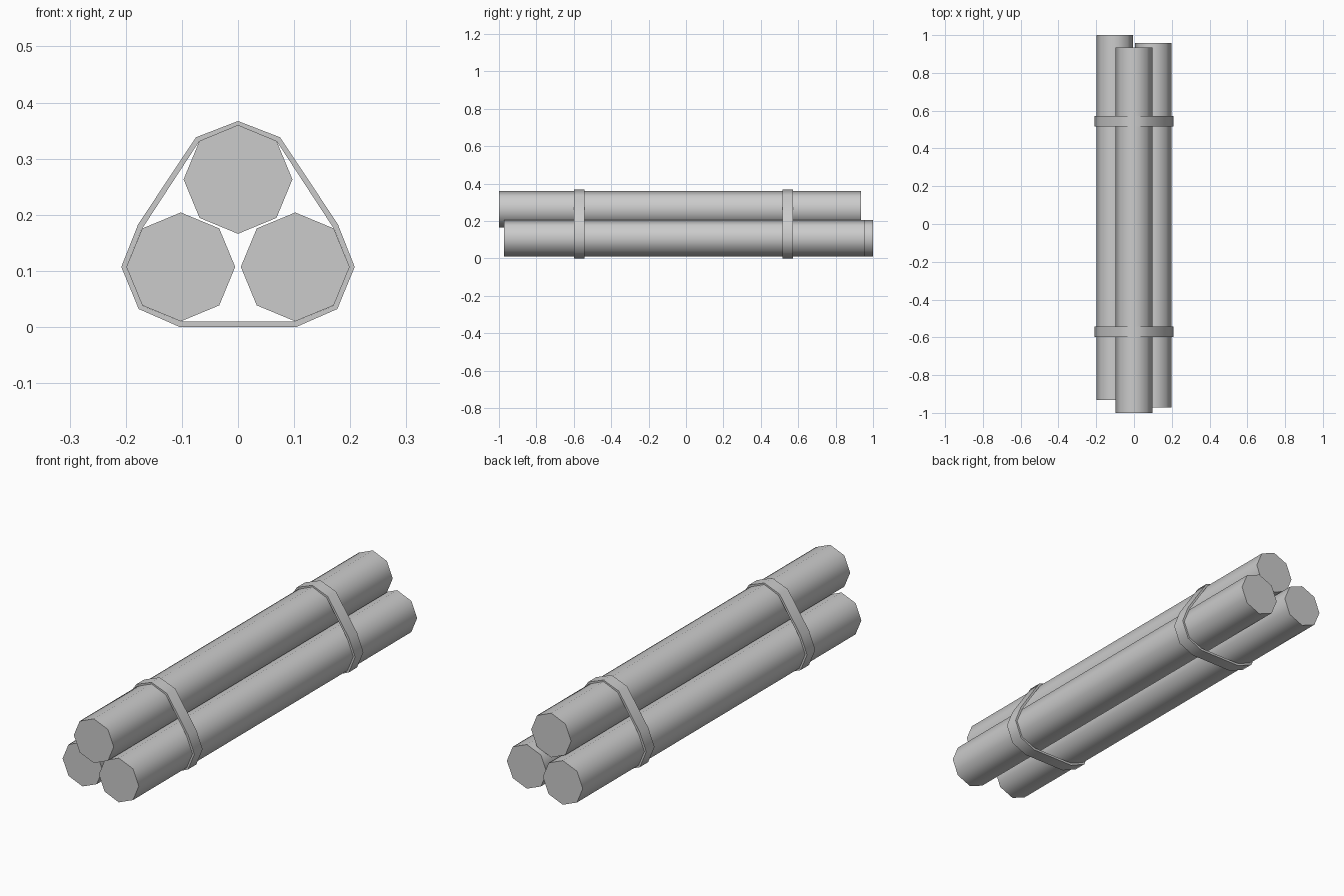
import bpy, bmesh, math

cube = bpy.data.objects.get("Cube")
if cube:
    bpy.data.objects.remove(cube, do_unlink=True)

grey = bpy.data.materials.new("plain_grey")
grey.use_nodes = True
colour = (0.6, 0.6, 0.6, 1)
grey.diffuse_color = colour
grey.node_tree.nodes["Principled BSDF"].inputs["Base Color"].default_value = colour


def finish(name, bm):
    """Turn a bmesh into a smooth object with sharp rims."""
    bmesh.ops.recalc_face_normals(bm, faces=bm.faces)
    mesh = bpy.data.meshes.new(name)
    bm.to_mesh(mesh)
    bm.free()
    mesh.materials.append(grey)
    obj = bpy.data.objects.new(name, mesh)
    bpy.context.collection.objects.link(obj)
    bpy.ops.object.select_all(action="DESELECT")
    obj.select_set(True)
    bpy.context.view_layer.objects.active = obj
    bpy.ops.object.shade_smooth_by_angle(angle=math.radians(60))
    return obj


def ring(bm, points, y):
    return [bm.verts.new((x, y, z)) for x, z in points]


def bridge(bm, a, b):
    for i in range(len(a)):
        j = (i + 1) % len(a)
        bm.faces.new((a[i], a[j], b[j], b[i]))


def octagon(cx, cz, radius=0.097):
    return [(cx + radius * math.sin(i * math.tau / 8),
             cz + radius * math.cos(i * math.tau / 8)) for i in range(8)]


def log(name, cx, cz, y0, y1):
    bm = bmesh.new()
    front, back = (ring(bm, octagon(cx, cz), y) for y in (y0, y1))
    bridge(bm, front, back)
    bm.faces.new(front)
    bm.faces.new(back)
    finish(name, bm)


def mirrored(half):
    """Close a half profile that starts on the centre line."""
    return half + [(-x, z) for x, z in reversed(half[1:])]


def band(name, y, width=0.057):
    outer = mirrored([(0, 0.367), (0.075, 0.338), (0.178, 0.183),
                      (0.208, 0.107), (0.177, 0.032), (0.104, 0)])
    inner = mirrored([(0, 0.359), (0.069, 0.331), (0.171, 0.175),
                      (0.199, 0.107), (0.170, 0.038), (0.102, 0.010)])
    bm = bmesh.new()
    loops = [ring(bm, p, y + s * width / 2)
             for p, s in ((outer, -1), (outer, 1), (inner, 1), (inner, -1))]
    for i in range(4):
        bridge(bm, loops[i], loops[(i + 1) % 4])
    finish(name, bm)


# Three staggered logs
log("top_log", 0, 0.263, -1.0, 0.935)
log("right_log", -0.102, 0.107, -0.932, 1.0)
log("left_log", 0.102, 0.107, -0.972, 0.958)

# Straps holding the bundle
band("front_strap", -0.571)
band("back_strap", 0.544)
